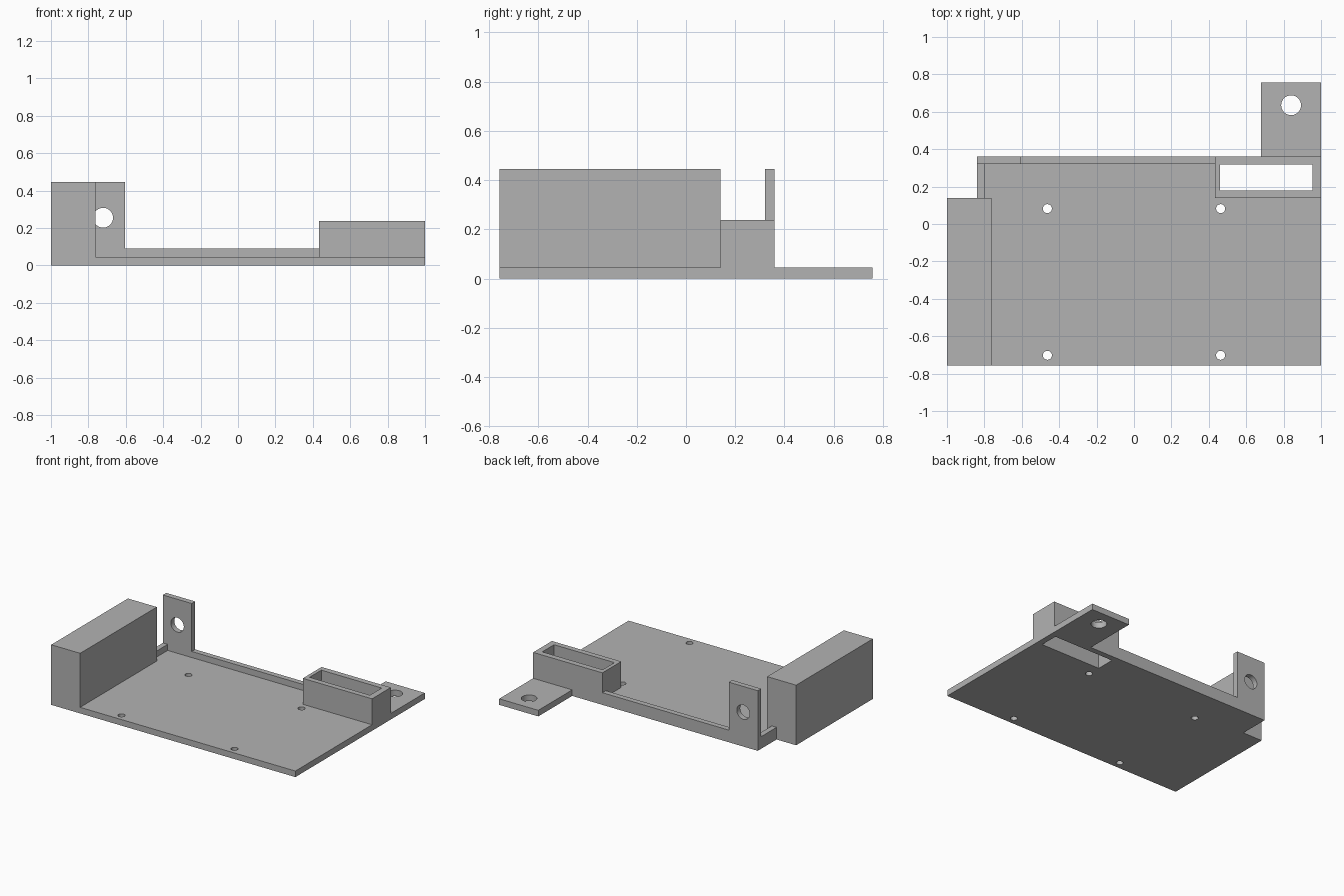
import bpy
import bmesh
import math
from mathutils import Matrix, Vector

cube = bpy.data.objects.get("Cube")
if cube:
    bpy.data.objects.remove(cube, do_unlink=True)

# One plain grey for the whole tray
grey = bpy.data.materials.new("plain grey")
grey.use_nodes = True
grey.diffuse_color = (0.45, 0.45, 0.45, 1)
grey.node_tree.nodes["Principled BSDF"].inputs["Base Color"].default_value = grey.diffuse_color

FLOOR = 0.045   # plate thickness
TOP = 0.445     # height of block and upright tab
FRONT, BACK = -0.757, 0.36
STEP = 0.14     # rear face of the block and front face of the slot housing
WALL = 0.04


def add_prism(bm, points, depth):
    """Extrude a closed outline by a vector."""
    face = bm.faces.new([bm.verts.new(p) for p in points])
    new = bmesh.ops.extrude_face_region(bm, geom=[face])["geom"]
    bmesh.ops.translate(bm, vec=Vector(depth), verts=[g for g in new if isinstance(g, bmesh.types.BMVert)])


def add_box(bm, x0, x1, y0, y1, z0, z1):
    add_prism(bm, [(x0, y0, z0), (x1, y0, z0), (x1, y1, z0), (x0, y1, z0)], (0, 0, z1 - z0))


def add_drill(bm, centre, radius, along_y=False):
    turn = Matrix.Rotation(math.pi / 2, 4, "X") if along_y else Matrix()
    bmesh.ops.create_cone(bm, cap_ends=True, segments=40, radius1=radius, radius2=radius,
                          depth=0.2, matrix=Matrix.Translation(centre) @ turn)


def finish(bm, name):
    bmesh.ops.recalc_face_normals(bm, faces=bm.faces)
    mesh = bpy.data.meshes.new(name)
    bm.to_mesh(mesh)
    bm.free()
    mesh.materials.append(grey)
    obj = bpy.data.objects.new(name, mesh)
    bpy.context.collection.objects.link(obj)
    return obj


def cut(obj, bm):
    """Subtract the cutter, apply, and keep the hole walls smooth."""
    cutter = finish(bm, "cutter")
    cutter.hide_render = True
    mod = obj.modifiers.new("holes", "BOOLEAN")
    mod.operation = "DIFFERENCE"
    mod.solver = "EXACT"
    mod.object = cutter
    bpy.ops.object.select_all(action="DESELECT")
    obj.select_set(True)
    bpy.context.view_layer.objects.active = obj
    bpy.ops.object.modifier_apply(modifier=mod.name)
    bpy.data.objects.remove(cutter, do_unlink=True)
    bpy.ops.object.shade_smooth_by_angle(angle=math.radians(30))


# Base plate with the rear mounting foot and a notched corner
bm = bmesh.new()
outline = [(-1, FRONT), (1, FRONT), (1, 0.757), (0.68, 0.757),
           (0.68, BACK), (-0.84, BACK), (-0.84, STEP), (-1, STEP)]
add_prism(bm, [(x, y, 0) for x, y in outline], (0, 0, FLOOR))
base = finish(bm, "base_plate")

# Screw holes, foot hole and slot through the plate
bm = bmesh.new()
for x in (-0.463, 0.463):
    for y in (-0.702, 0.082):
        add_drill(bm, (x, y, 0), 0.024)
add_drill(bm, (0.84, 0.635, 0), 0.053)
slot = (0.46, 0.955, 0.18, 0.318, -0.1, 0.5)
add_box(bm, *slot)
cut(base, bm)

# Tall side block
bm = bmesh.new()
add_box(bm, -1, -0.763, FRONT, STEP, FLOOR, TOP)
finish(bm, "side_block")

# Hollow slot housing
bm = bmesh.new()
add_box(bm, 0.433, 1, STEP, BACK, FLOOR, 0.237)
housing = finish(bm, "slot_housing")
bm = bmesh.new()
add_box(bm, *slot)
cut(housing, bm)

# Rear rim rising into the upright tab
bm = bmesh.new()
profile = [(-0.84, FLOOR), (0.433, FLOOR), (0.433, 0.09), (-0.603, 0.09), (-0.603, TOP), (-0.84, TOP)]
add_prism(bm, [(x, BACK, z) for x, z in profile], (0, -WALL, 0))
rim = finish(bm, "rear_rim_and_tab")
bm = bmesh.new()
add_drill(bm, (-0.721, BACK - WALL / 2, 0.255), 0.053, along_y=True)
cut(rim, bm)

# Short side rim between the block and the tab
bm = bmesh.new()
add_box(bm, -0.84, -0.84 + WALL, STEP, BACK - WALL, FLOOR, 0.09)
finish(bm, "side_rim")
